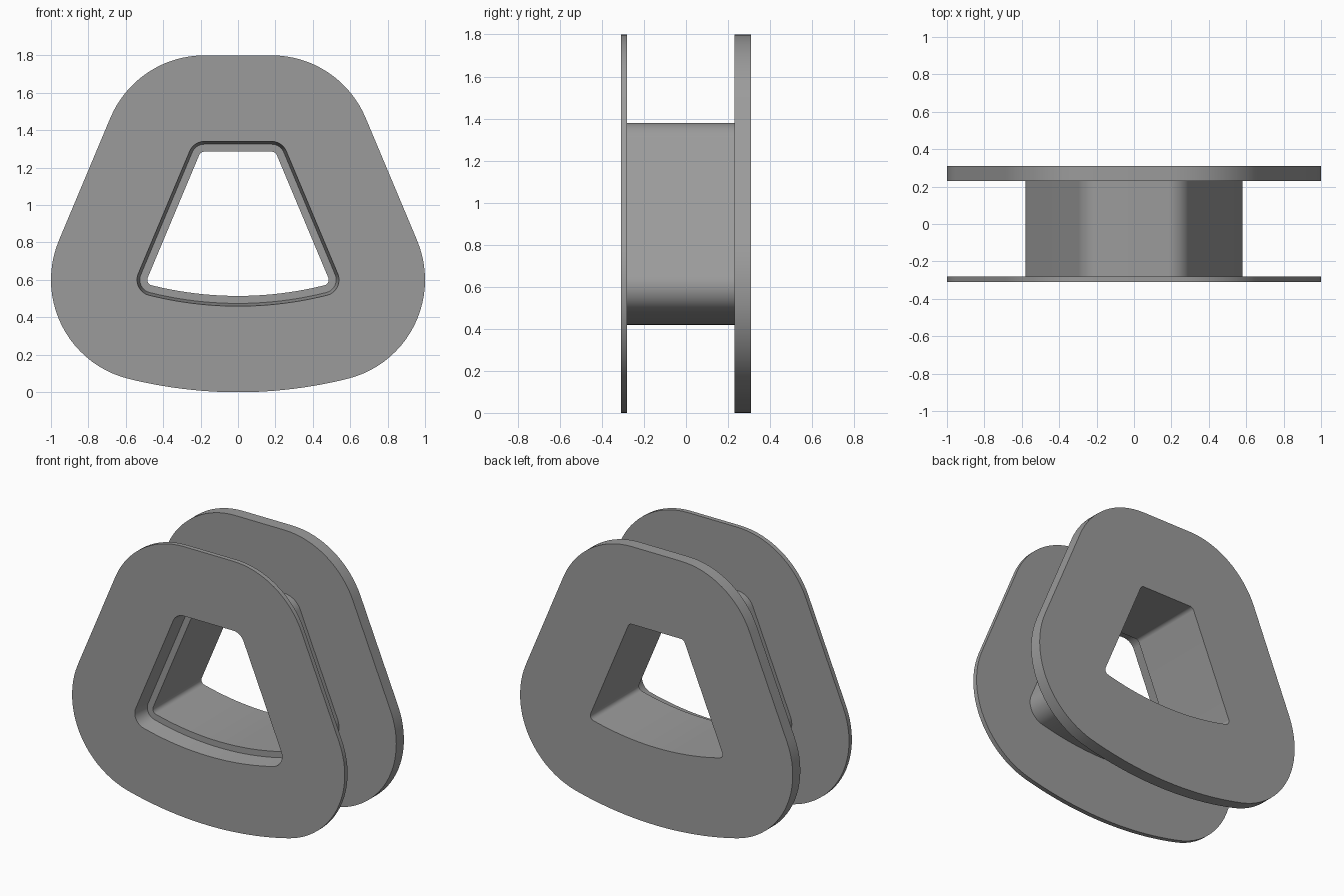
import bpy, bmesh
from math import sin, cos, pi, atan2, hypot

if "Cube" in bpy.data.objects:
    bpy.data.objects.remove(bpy.data.objects["Cube"])

# Corner centres of the rounded trapezoid (right half) and centre of the bottom bow
TOP = (0.18, 1.255)
LOW = (0.455, 0.60)
BOW_Z = 2.42
BOW_R = hypot(LOW[0], BOW_Z - LOW[1])

side_angle = atan2(LOW[0] - TOP[0], TOP[1] - LOW[1])   # direction of the side normal
bow_angle = atan2(LOW[1] - BOW_Z, LOW[0])              # where the corner meets the bow


def arc(cx, cz, r, a0, a1, n):
    return [(cx + r * cos(a0 + (a1 - a0) * i / n),
             cz + r * sin(a0 + (a1 - a0) * i / n)) for i in range(n + 1)]


def outline(r):
    """Closed rounded trapezoid at offset r from the corner centres."""
    half = arc(*TOP, r, pi / 2, side_angle, 16)
    half += arc(*LOW, r, side_angle, bow_angle, 22)
    half += arc(0, BOW_Z, BOW_R + r, bow_angle, -pi / 2, 10)[1:]
    return half + [(-x, z) for x, z in reversed(half[:-1])]


# Cross-section of the bobbin wall: (offset, depth)
section = [
    (0.085, -0.31), (0.545, -0.31),     # thin front flange
    (0.545, -0.28), (0.125, -0.28),
    (0.125, 0.23), (0.545, 0.23),       # winding core, then thick back flange
    (0.545, 0.31), (0.03, 0.31),
    (0.03, -0.20), (0.07, -0.20),       # through hole, ledge, tapered front recess
]

bm = bmesh.new()
rings = [[bm.verts.new((x, y, z)) for x, z in outline(r)] for r, y in section]
for k, a in enumerate(rings):
    b = rings[(k + 1) % len(rings)]
    n = len(a)
    for i in range(n):
        j = (i + 1) % n
        bm.faces.new((a[i], a[j], b[j], b[i]))
bmesh.ops.recalc_face_normals(bm, faces=bm.faces)

mesh = bpy.data.meshes.new("bobbin")
bm.to_mesh(mesh)
bm.free()
bobbin = bpy.data.objects.new("bobbin", mesh)
bpy.context.collection.objects.link(bobbin)

grey = bpy.data.materials.new("plain grey")
grey.diffuse_color = (0.33, 0.33, 0.33, 1)
grey.use_nodes = True
grey.node_tree.nodes["Principled BSDF"].inputs["Base Color"].default_value = grey.diffuse_color
mesh.materials.append(grey)

bpy.context.view_layer.objects.active = bobbin
bobbin.select_set(True)
bpy.ops.object.shade_smooth_by_angle(angle=pi / 6)
